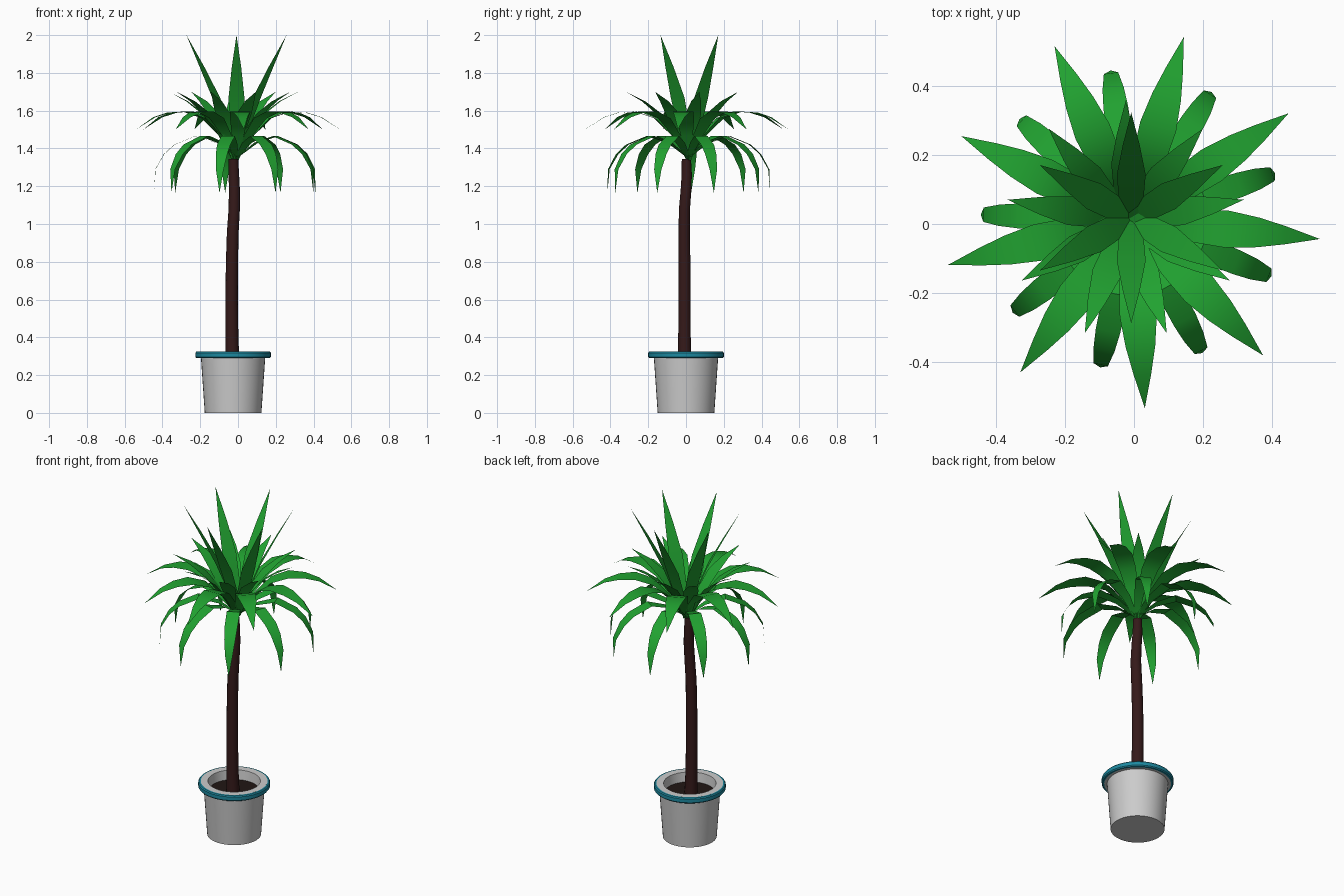
import bpy, bmesh, math
from mathutils import Vector

if "Cube" in bpy.data.objects:
    bpy.data.objects.remove(bpy.data.objects["Cube"])


def material(name, col):
    m = bpy.data.materials.new(name)
    m.diffuse_color = (*col, 1)
    m.use_nodes = True
    m.node_tree.nodes["Principled BSDF"].inputs["Base Color"].default_value = m.diffuse_color
    return m


GREEN = material("leaf_green", (0.015, 0.36, 0.03))
BARK = material("bark_brown", (0.035, 0.01, 0.01))
SOIL = material("soil_dark", (0.015, 0.008, 0.007))
TEAL = material("rim_teal", (0.012, 0.25, 0.35))
POT_X = -0.026


def finish(name, bm, mat=None, normals=True):
    if normals:
        bmesh.ops.recalc_face_normals(bm, faces=bm.faces)
    me = bpy.data.meshes.new(name)
    bm.to_mesh(me)
    bm.free()
    ob = bpy.data.objects.new(name, me)
    bpy.context.collection.objects.link(ob)
    if mat:
        me.materials.append(mat)
    bpy.context.view_layer.objects.active = ob
    ob.select_set(True)
    bpy.ops.object.shade_smooth_by_angle(angle=math.radians(35))
    ob.select_set(False)
    return ob


def skin(bm, rings, closed=False):
    pairs = list(zip(rings, rings[1:])) + ([(rings[-1], rings[0])] if closed else [])
    for a, b in pairs:
        n = len(a)
        for i in range(n):
            j = (i + 1) % n
            bm.faces.new((a[i], a[j], b[j], b[i]))


def ring(bm, cx, cy, z, r, n):
    return [bm.verts.new((cx + r * math.cos(math.tau * i / n),
                          cy + r * math.sin(math.tau * i / n), z)) for i in range(n)]


def lathe(name, profile, mat=None, n=40, closed=False, caps=False):
    bm = bmesh.new()
    rings = [ring(bm, POT_X, 0, z, r, n) for r, z in profile]
    skin(bm, rings, closed)
    if caps:
        bm.faces.new(rings[0])
        bm.faces.new(rings[-1])
    return finish(name, bm, mat)


# Pot: tapered body, overhanging lip, inner wall and floor
lathe("pot", [(0.15, 0), (0.17, 0.29), (0.186, 0.29), (0.186, 0.325),
              (0.146, 0.325), (0.138, 0.25)], caps=True)
# Coloured band with rounded edges around the lip
lathe("rim_band", [(0.185, 0.29), (0.195, 0.291), (0.2, 0.297), (0.2, 0.318),
                   (0.195, 0.324), (0.185, 0.325)], TEAL, closed=True)
# Soil disc
lathe("soil", [(0.141, 0.252), (0.141, 0.268)], SOIL, caps=True)

# Trunk: slightly crooked tube (x, y, z, radius)
path = [(-0.029, -0.007, 0.26, 0.037), (-0.032, -0.008, 0.4, 0.034),
        (-0.034, -0.008, 0.6, 0.033), (-0.032, -0.008, 0.8, 0.032),
        (-0.028, -0.01, 0.95, 0.031), (-0.02, -0.008, 1.08, 0.03),
        (-0.019, 0.0, 1.18, 0.029), (-0.022, 0.004, 1.26, 0.028),
        (-0.024, 0.002, 1.345, 0.025)]
bm = bmesh.new()
rings = [ring(bm, x, y, z, r, 14) for x, y, z, r in path]
skin(bm, rings)
bm.faces.new(rings[0])
bm.faces.new(rings[-1])
finish("trunk", bm, BARK)


def leaf_whorl(name, count, start, centre, profile):
    """Flat blades; profile rows are (radius, height, half width)."""
    bm = bmesh.new()
    for k in range(count):
        a = math.radians(start + 360 * k / count)
        out = Vector((math.cos(a), math.sin(a), 0))
        side = Vector((-out.y, out.x, 0))
        prev = None
        for r, z, w in profile:
            p = Vector((*centre, z)) + out * r
            if w:
                cur = [bm.verts.new(p - side * w), bm.verts.new(p + side * w)]
            else:
                cur = [bm.verts.new(p)]
            if prev:
                bm.faces.new(prev[:1] + cur + prev[1:])
            prev = cur
    return finish(name, bm, GREEN, normals=False)


# Four tiers of leaves, from drooping to upright
leaf_whorl("drooping_leaves", 9, 18, (-0.007, 0.012),
           [(0.0, 1.35, 0.012), (0.11, 1.43, 0.026), (0.22, 1.465, 0.037),
            (0.33, 1.42, 0.036), (0.405, 1.31, 0.026), (0.44, 1.30, 0.024)][:4]
           + [(0.385, 1.37, 0.031), (0.43, 1.29, 0.021), (0.438, 1.165, 0)])
leaf_whorl("spreading_leaves", 9, -6, (-0.007, 0.014),
           [(0.0, 1.34, 0.012), (0.09, 1.47, 0.032), (0.18, 1.56, 0.048),
            (0.28, 1.595, 0.054), (0.37, 1.59, 0.043), (0.45, 1.565, 0.026), (0.55, 1.5, 0)])
leaf_whorl("rising_leaves", 9, 10, (-0.024, 0.01),
           [(0.0, 1.34, 0.012), (0.08, 1.48, 0.034), (0.165, 1.585, 0.042),
            (0.25, 1.65, 0.026), (0.348, 1.70, 0)])
leaf_whorl("upright_leaves", 6, 30, (-0.008, 0.018),
           [(0.0, 1.34, 0.012), (0.06, 1.51, 0.036), (0.125, 1.67, 0.042),
            (0.21, 1.83, 0.025), (0.306, 2.0, 0)])
